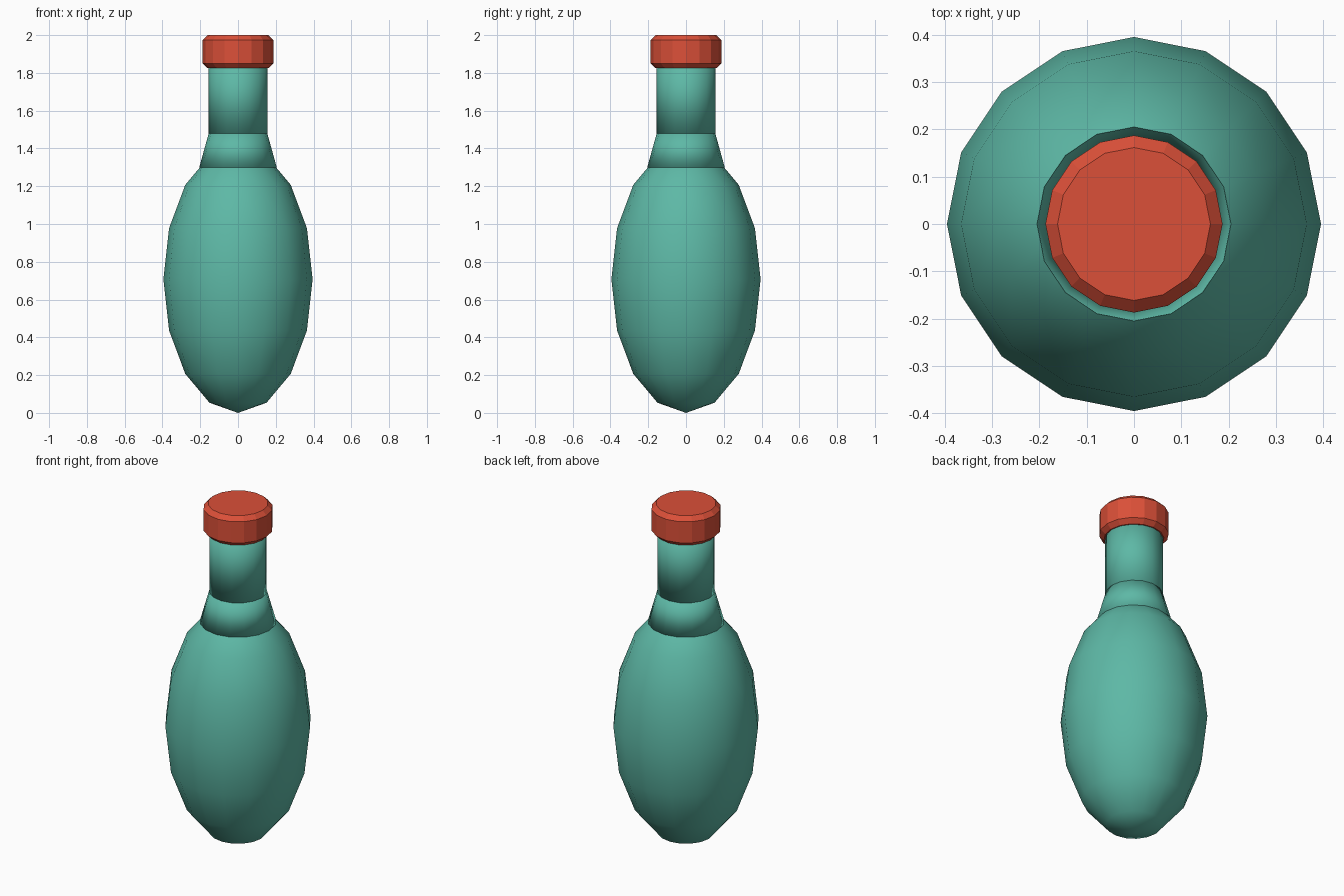
import bpy

if "Cube" in bpy.data.objects:
    bpy.data.objects.remove(bpy.data.objects["Cube"])

SIDES = 16

def material(name, rgb):
    m = bpy.data.materials.new(name)
    m.diffuse_color = (*rgb, 1)
    m.use_nodes = True
    m.node_tree.nodes["Principled BSDF"].inputs["Base Color"].default_value = m.diffuse_color
    return m

teal = material("teal", (0.11, 0.48, 0.38))
red = material("red", (0.71, 0.08, 0.04))

def finish(name, mat, smooth):
    ob = bpy.context.object
    ob.name = name
    ob.data.materials.append(mat)
    if smooth:
        bpy.ops.object.shade_smooth()
    return ob

def frustum(name, r1, r2, z0, z1, mat, smooth=True):
    bpy.ops.mesh.primitive_cone_add(vertices=SIDES, radius1=r1, radius2=r2,
                                    depth=z1 - z0, location=(0, 0, (z0 + z1) / 2))
    return finish(name, mat, smooth)

# Body: stretched low-poly sphere
bpy.ops.mesh.primitive_uv_sphere_add(segments=SIDES, ring_count=8, radius=1,
                                     location=(0, 0, 0.707))
bpy.context.object.scale = (0.395, 0.395, 0.707)
bpy.ops.object.transform_apply(location=False, rotation=False, scale=True)
finish("body", teal, True)

# Shoulder and neck
frustum("shoulder", 0.205, 0.155, 1.30, 1.48, teal)
frustum("neck", 0.155, 0.155, 1.48, 1.88, teal)

# Cap with chamfered rims
cap = frustum("cap", 0.187, 0.187, 1.825, 2.0, red, smooth=False)
bevel = cap.modifiers.new("rim_chamfer", 'BEVEL')
bevel.width = 0.025
bevel.segments = 1
bevel.limit_method = 'ANGLE'
bevel.angle_limit = 0.8
